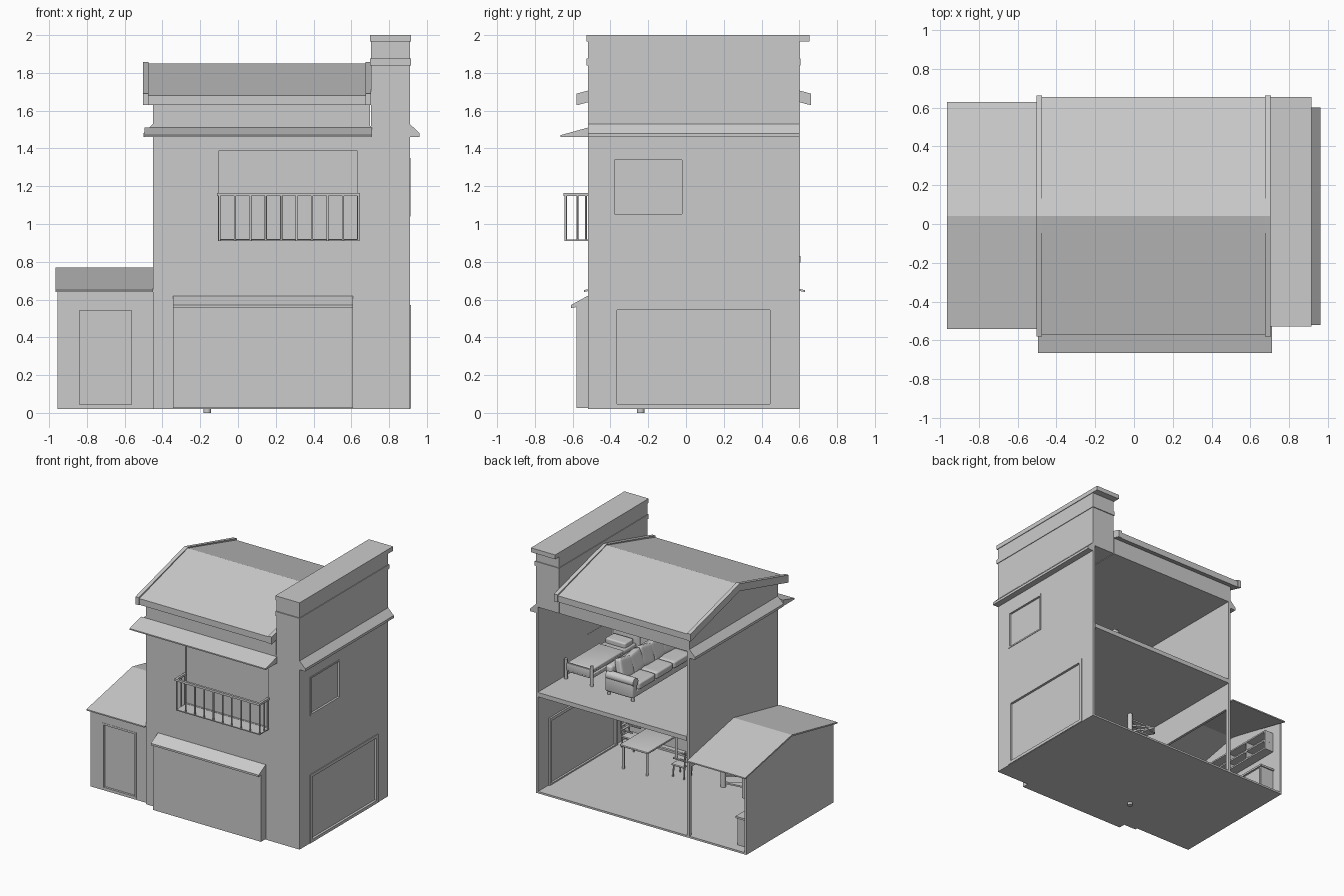
import bpy, bmesh, math
from mathutils import Vector, Matrix

if "Cube" in bpy.data.objects:
    bpy.data.objects.remove(bpy.data.objects["Cube"])


def finish(name, bm, smooth=False):
    bmesh.ops.recalc_face_normals(bm, faces=bm.faces)
    me = bpy.data.meshes.new(name)
    bm.to_mesh(me)
    bm.free()
    ob = bpy.data.objects.new(name, me)
    bpy.context.collection.objects.link(ob)
    if smooth:
        bpy.context.view_layer.objects.active = ob
        bpy.ops.object.select_all(action='DESELECT')
        ob.select_set(True)
        bpy.ops.object.shade_smooth_by_angle(angle=math.radians(40))
    return ob


def box(name, x, y, z, bevel=0):
    bm = bmesh.new()
    c = Vector(((x[0]+x[1])/2, (y[0]+y[1])/2, (z[0]+z[1])/2))
    s = (x[1]-x[0], y[1]-y[0], z[1]-z[0])
    bmesh.ops.create_cube(bm, size=1, matrix=Matrix.Translation(c) @ Matrix.Diagonal((*s, 1)))
    if bevel:
        bmesh.ops.bevel(bm, geom=bm.edges[:], offset=bevel, segments=3, profile=0.5, affect='EDGES')
    return finish(name, bm, bevel > 0)


def prism(name, pts, axis, a, b):
    """Extrude a (horizontal, z) profile along axis x or y."""
    bm = bmesh.new()
    put = (lambda p, t: (t, p[0], p[1])) if axis == 'x' else (lambda p, t: (p[0], t, p[1]))
    f = bm.faces.new([bm.verts.new(put(p, a)) for p in pts])
    g = bmesh.ops.extrude_face_region(bm, geom=[f])
    move = [v for v in g['geom'] if isinstance(v, bmesh.types.BMVert)]
    bmesh.ops.translate(bm, verts=move, vec=(b-a, 0, 0) if axis == 'x' else (0, b-a, 0))
    return finish(name, bm)


def wall(name, normal, at, u, z, holes, t=0.02):
    """Wall plane with rectangular openings (u0, u1, z0, z1)."""
    us = sorted({*u, *[h[i] for h in holes for i in (0, 1)]})
    zs = sorted({*z, *[h[i] for h in holes for i in (2, 3)]})
    bm = bmesh.new()
    put = (lambda p, q: (at, p, q)) if normal == 'x' else (lambda p, q: (p, at, q))
    for u0, u1 in zip(us, us[1:]):
        for z0, z1 in zip(zs, zs[1:]):
            cu, cz = (u0+u1)/2, (z0+z1)/2
            if not any(h[0] < cu < h[1] and h[2] < cz < h[3] for h in holes):
                bm.faces.new([bm.verts.new(put(*p)) for p in ((u0, z0), (u1, z0), (u1, z1), (u0, z1))])
    bmesh.ops.remove_doubles(bm, verts=bm.verts, dist=1e-5)
    ob = finish(name, bm)
    m = ob.modifiers.new("thickness", 'SOLIDIFY')
    m.thickness, m.offset = t, 0
    return ob


def rod(name, p, q, r, n=10):
    p, q = Vector(p), Vector(q)
    d = q - p
    bm = bmesh.new()
    bmesh.ops.create_cone(bm, cap_ends=True, segments=n, radius1=r, radius2=r, depth=d.length,
                          matrix=Matrix.Translation((p+q)/2) @ d.to_track_quat('Z', 'Y').to_matrix().to_4x4())
    return finish(name, bm, True)


def cushion(name, c, s, rot=(0, 0, 0)):
    bm = bmesh.new()
    crease = bm.edges.layers.float.new('crease_edge')
    bmesh.ops.create_cube(bm, size=1, matrix=Matrix.Diagonal((*s, 1)))
    for e in bm.edges:
        e[crease] = 0.5
    for f in bm.faces:
        f.smooth = True
    ob = finish(name, bm)
    m = ob.modifiers.new("soft", 'SUBSURF')
    m.levels = m.render_levels = 3
    ob.location, ob.rotation_euler = c, rot


def frame(name, normal, at, u, z, w, t):
    wall(name, normal, at, u, z, [(u[0]+w, u[1]-w, z[0]+w, z[1]-w)], t)


# floors
box("ground_floor", (-.45, .91), (-.52, .60), (.02, .035))
box("annex_floor", (-.955, -.45), (-.50, .60), (.02, .035))
box("upper_floor", (-.43, .89), (-.50, .605), (.795, .83))

# main walls, open at the back
wall("front_wall", 'y', -.51, (-.45, .91), (.02, 1.52), [(-.10, .63, .92, 1.39), (-.32, .59, .05, .54)])
wall("right_wall", 'x', .90, (-.52, .60), (.02, 1.52), [(-.39, -.01, 1.04, 1.35), (-.39, .47, .03, .57)])
wall("left_wall", 'x', -.44, (-.52, .60), (.02, 1.52), [(-.30, .57, .035, .58)])

# attic, tower and its mouldings
prism("attic", [(-.52, 1.51), (-.52, 1.67), (.04, 1.83), (.60, 1.67), (.60, 1.51)], 'x', -.45, .70)
box("tower", (.705, .91), (-.52, .60), (1.51, 1.99))
box("tower_band", (.70, .915), (-.528, .607), (1.84, 1.875))
box("tower_cap", (.70, .915), (-.528, .655), (1.965, 2.0))

# main roof with verge boards
prism("main_roof", [(-.572, 1.63), (-.572, 1.68), (.04, 1.85), (.655, 1.68), (.655, 1.63), (.04, 1.80)], 'x', -.50, .70)
for x in (-.503, .675):
    prism("verge_board", [(-.58, 1.63), (-.58, 1.69), (.04, 1.857), (.662, 1.69), (.662, 1.63), (.04, 1.797)],
          'x', x, x+.03)

# first-floor skirt roofs
prism("front_skirt_roof", [(-.52, 1.46), (-.665, 1.46), (-.665, 1.47), (-.52, 1.51)], 'x', -.495, .71)
prism("right_skirt_roof", [(.91, 1.46), (.96, 1.46), (.96, 1.48), (.91, 1.53)], 'y', -.52, .60)
prism("left_skirt_roof", [(-.45, 1.46), (-.50, 1.46), (-.50, 1.48), (-.45, 1.53)], 'y', -.52, .60)

# front bay and canopy
box("bay_front", (-.345, .61), (-.58, -.57), (.04, .57))
for x in (-.345, .60):
    box("bay_side", (x, x+.01), (-.57, -.52), (.04, .57))
box("bay_base", (-.345, .61), (-.58, -.52), (.025, .04))
prism("bay_canopy", [(-.52, .57), (-.61, .555), (-.61, .57), (-.52, .62)], 'x', -.345, .61)

# panes and frames
box("balcony_pane", (-.10, .63), (-.507, -.502), (.92, 1.39))
box("side_pane", (.892, .897), (-.39, -.01), (1.04, 1.35))
frame("side_window_frame", 'x', .902, (-.39, -.01), (1.04, 1.35), .012, .024)
box("side_door_pane", (.892, .897), (-.37, .45), (.04, .56))
frame("side_door_frame", 'x', .896, (-.39, .47), (.022, .57), .024, .04)

# balcony
box("balcony_floor", (-.10, .64), (-.64, -.52), (.91, .918))
box("balcony_rail", (-.11, .645), (-.648, -.63), (1.148, 1.165))
for x in (-.11, .627):
    box("balcony_side_rail", (x, x+.018), (-.64, -.52), (1.148, 1.165))
    for y in (-.575, -.53):
        rod("side_baluster", (x+.009, y, .91), (x+.009, y, 1.15), .005)
for i in range(10):
    x = -.098 + i*.0817
    rod("baluster", (x, -.637, .91), (x, -.637, 1.15), .006)

# annex
wall("annex_front", 'y', -.49, (-.955, -.45), (.02, .65), [(-.855, -.55, .035, .555)])
prism("annex_side", [(-.50, .02), (-.50, .645), (.04, .76), (.60, .635), (.60, .02)], 'x', -.955, -.94)
prism("annex_roof", [(-.54, .64), (-.54, .65), (.04, .77), (.63, .65), (.63, .64), (.04, .757)], 'x', -.965, -.45)
box("annex_door", (-.85, -.555), (-.485, -.48), (.035, .55))
frame("annex_door_frame", 'y', -.49, (-.855, -.55), (.03, .558), .015, .024)

# kitchen along the annex side wall
box("counter_carcass", (-.94, -.82), (-.30, .52), (.035, .25))
box("counter_top", (-.94, -.81), (-.31, .53), (.25, .265))
box("cupboard_back", (-.94, -.93), (-.15, .52), (.42, .58))
for z in (.42, .49, .57):
    box("cupboard_shelf", (-.93, -.86), (-.15, .52), (z, z+.012))
for i in range(4):
    y = -.15 + i*.2193
    box("cupboard_divider", (-.93, -.86), (y, y+.012), (.42, .58))
for i in range(4):
    box("counter_door", (-.82, -.813), (-.29+i*.203, -.10+i*.203), (.05, .24))

# spiral staircase
cx, cy = -.163, -.24
rod("stair_post", (cx, cy, 0), (cx, cy, .86), .02, 16)
for i in range(14):
    a, z = math.radians(200 + i*27), .06 + i*.053
    bm = bmesh.new()
    pts = [(.015, -.5), (.19, -.23), (.19, .23), (.015, .5)]
    f = bm.faces.new([bm.verts.new((cx+r*math.cos(a+k), cy+r*math.sin(a+k), z)) for r, k in pts])
    g = bmesh.ops.extrude_face_region(bm, geom=[f])
    bmesh.ops.translate(bm, verts=[v for v in g['geom'] if isinstance(v, bmesh.types.BMVert)], vec=(0, 0, .012))
    finish("stair_tread", bm)

# dining table and chairs
box("table_top", (.38, .63), (-.47, -.06), (.215, .23), .004)
for x in (.40, .61):
    for y in (-.45, -.08):
        rod("table_leg", (x, y, .035), (x, y, .216), .01)
for x, y, s in ((.19, -.22, 1), (.76, -.40, -1)):
    box("chair_seat", (x-.055, x+.055), (y-.055, y+.055), (.125, .14), .005)
    for i in (-1, 1):
        rod("chair_front_leg", (x+s*.048, y+i*.045, .035), (x+s*.042, y+i*.042, .13), .006)
        rod("chair_back_leg", (x-s*.05, y+i*.045, .035), (x-s*.065, y+i*.05, .26), .006)
        rod("chair_arm", (x-s*.058, y+i*.05, .185), (x+s*.042, y+i*.05, .185), .006)
    for z in (.18, .215, .25):
        rod("chair_back_slat", (x-s*.062, y-.05, z), (x-s*.062, y+.05, z), .009)

# sofa facing the left wall
box("sofa_base", (.22, .47), (-.42, .35), (.86, .915), .012)
box("sofa_back", (.42, .48), (-.41, .34), (.88, 1.06), .02)
for y in (-.43, .30):
    box("sofa_arm", (.22, .47), (y, y+.06), (.86, .98), .015)
    rod("sofa_arm_roll", (.215, y+.03, .985), (.46, y+.03, .985), .034, 20)
    for x in (.24, .45):
        rod("sofa_leg", (x, y+.03, .83), (x, y+.03, .87), .012)
for i in range(3):
    cushion("seat_cushion", (.32, -.26+i*.222, .935), (.22, .218, .055))
for i in range(5):
    cushion("back_pillow", (.39, -.30+i*.13, 1.02), (.055, .15, .15), (.15*(-1)**i, .3, 0))

# bed
box("bed_frame", (.63, .86), (-.30, .29), (.885, .915), .005)
box("mattress", (.64, .85), (-.29, .28), (.915, .95), .012)
box("blanket", (.635, .855), (-.12, .27), (.935, .958), .008)
cushion("bed_pillow", (.745, -.22, .965), (.18, .11, .045))
for y, h in ((.29, .99), (-.30, 1.06)):
    box("bed_end", (.63, .86), (y-.008, y+.008), (.90, h-.03), .004)
    for x in (.63, .86):
        rod("bed_post", (x, y, .83), (x, y, h), .013, 14)
